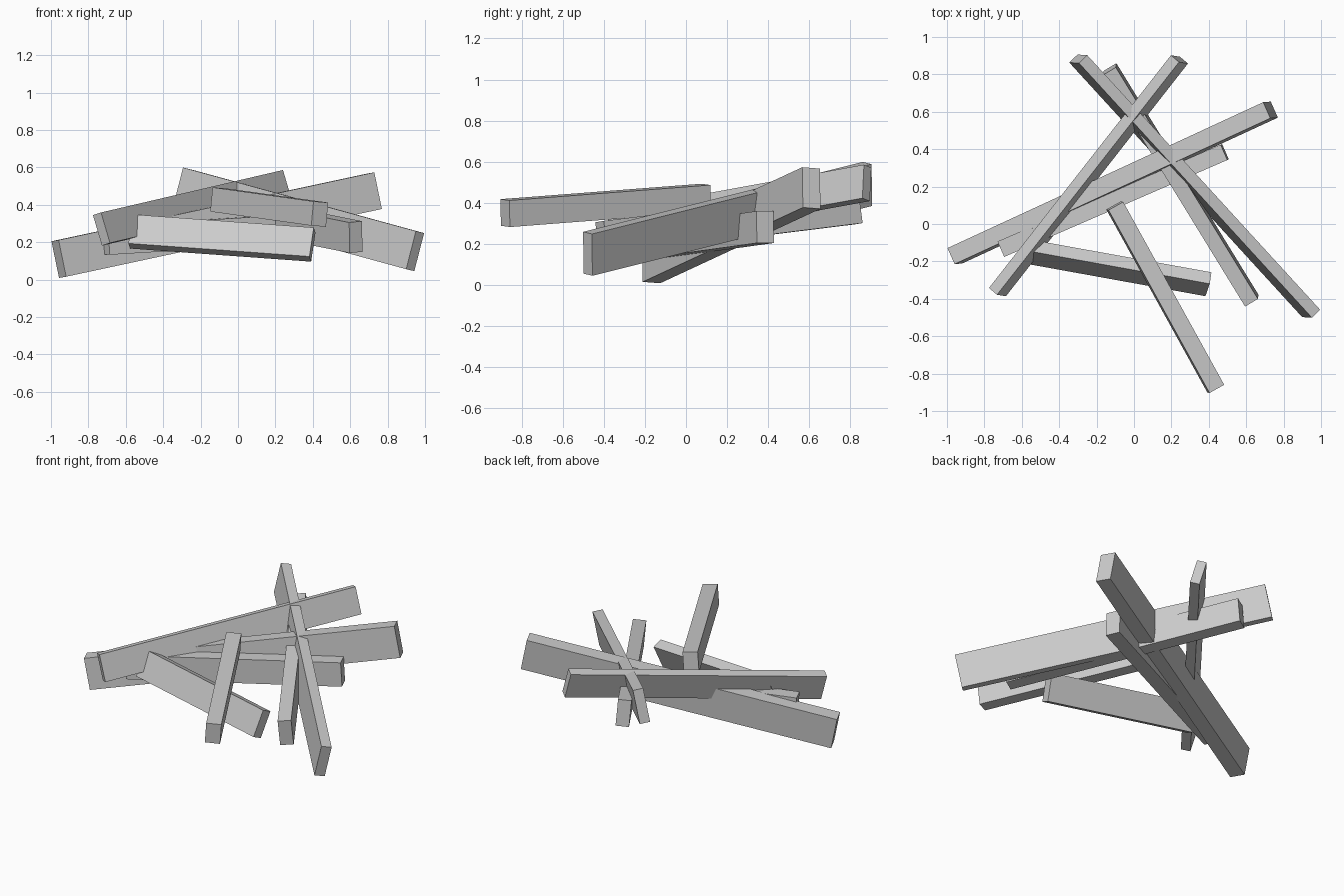
import bpy, math
from mathutils import Vector, Matrix

if "Cube" in bpy.data.objects:
    bpy.data.objects.remove(bpy.data.objects["Cube"])


def beam(name, p, q, width, height, roll):
    """Square-cut plank running from p to q, rolled about its own axis."""
    p, q = Vector(p), Vector(q)
    d = (q - p).normalized()
    side = d.cross(Vector((0, 0, 1))).normalized()
    up = side.cross(d)
    r = math.radians(roll)
    up2 = up * math.cos(r) + side * math.sin(r)
    side2 = d.cross(up2)
    rot = Matrix((d, -side2, up2)).transposed()
    bpy.ops.mesh.primitive_cube_add(size=1)
    ob = bpy.context.object
    ob.name = name
    ob.matrix_world = (Matrix.Translation((p + q) / 2) @ rot.to_4x4()
                       @ Matrix.Diagonal(((q - p).length, width, height, 1)))
    return ob


# Pile of loose planks: name, end, end, width, height, roll in degrees
planks = [
    ("long_plank",        (-0.958, -0.17, 0.11), (0.73, 0.61, 0.472), 0.094, 0.20, -4),
    ("right_plank",       (0.947, -0.478, 0.152), (-0.298, 0.883, 0.492), 0.062, 0.21, 10),
    ("left_plank",        (-0.73, -0.364, 0.27), (0.243, 0.88, 0.497), 0.058, 0.17, -14.5),
    ("under_plank",       (-0.708, -0.133, 0.21), (0.485, 0.385, 0.282), 0.09, 0.155, 0),
    ("tilted_plank",      (-0.57, -0.147, 0.257), (0.398, -0.322, 0.187), 0.068, 0.17, -24),
    ("front_short_plank", (0.437, -0.88, 0.35), (-0.103, 0.098, 0.425), 0.09, 0.13, 4),
    ("rear_low_plank",    (0.63, -0.41, 0.227), (-0.13, 0.828, 0.38), 0.08, 0.165, -5),
]
for spec in planks:
    beam(*spec)
